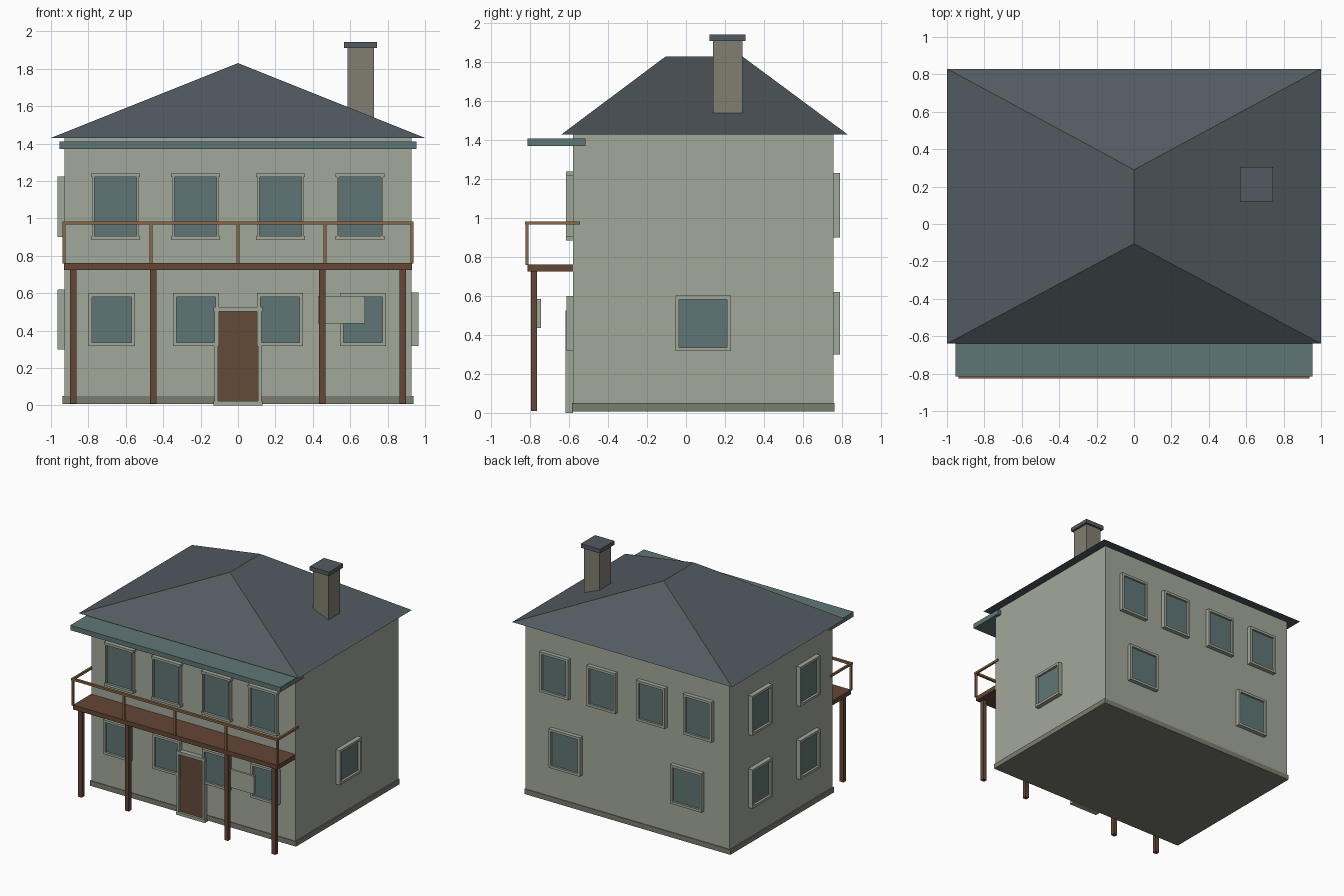
import bpy, bmesh, math
from mathutils import Matrix, Vector

if "Cube" in bpy.data.objects:
    bpy.data.objects.remove(bpy.data.objects["Cube"])


def material(name, rgb):
    m = bpy.data.materials.new(name)
    lin = [((c / 255 + 0.055) / 1.055) ** 2.4 for c in rgb]
    m.diffuse_color = (*lin, 1)
    m.use_nodes = True
    m.node_tree.nodes["Principled BSDF"].inputs["Base Color"].default_value = m.diffuse_color
    return m


PLASTER = material("grey_green_plaster", (162, 168, 154))
STONE = material("plinth_stone", (124, 125, 112))
BRICK = material("chimney_brick", (129, 127, 113))
SLATE = material("roof_slate", (82, 91, 97))
TEAL = material("teal_glass_and_awning", (95, 118, 117))
TIMBER = material("dark_timber", (100, 71, 54))
DOOR = material("door_brown", (100, 74, 56))
RAIL = material("rail_timber", (140, 104, 70))


def boxes(name, mat, spans, matrix=Matrix()):
    """One object from boxes given as (x0, x1, y0, y1, z0, z1)."""
    bm = bmesh.new()
    for x0, x1, y0, y1, z0, z1 in spans:
        centre = Vector((x0 + x1, y0 + y1, z0 + z1)) / 2
        size = Matrix.Diagonal((x1 - x0, y1 - y0, z1 - z0, 1))
        bmesh.ops.create_cube(bm, size=1, matrix=matrix @ Matrix.Translation(centre) @ size)
    return finish(name, mat, bm)


def finish(name, mat, bm):
    bmesh.ops.recalc_face_normals(bm, faces=bm.faces)
    me = bpy.data.meshes.new(name)
    bm.to_mesh(me)
    bm.free()
    me.materials.append(mat)
    ob = bpy.data.objects.new(name, me)
    bpy.context.collection.objects.link(ob)
    return ob


# Walls and plinth
X, YF, YB = 0.928, -0.58, 0.757
boxes("walls", PLASTER, [(-X, X, YF, YB, 0.012, 1.43)])
boxes("plinth", STONE, [(-0.937, 0.937, YF - 0.005, YB + 0.005, 0.008, 0.05)])

# Hipped roof with a front-to-back ridge
bm = bmesh.new()
eaves = [bm.verts.new(p) for p in ((-1, -0.64, 1.43), (1, -0.64, 1.43), (1, 0.83, 1.43), (-1, 0.83, 1.43))]
front, back = bm.verts.new((0, -0.105, 1.83)), bm.verts.new((0, 0.29, 1.83))
a, b, c, d = eaves
for f in ((a, b, front), (b, c, back, front), (c, d, back), (d, a, front, back), (d, c, b, a)):
    bm.faces.new(f)
finish("hipped_roof", SLATE, bm)

# Chimney
boxes("chimney", BRICK, [(0.585, 0.727, 0.138, 0.29, 1.54, 1.91)])
boxes("chimney_cap", SLATE, [(0.567, 0.743, 0.121, 0.306, 1.91, 1.943)])

# Awning over the balcony
boxes("awning", TEAL, [(-0.955, 0.955, -0.815, -0.515, 1.37, 1.41)])

# Balcony deck and posts
boxes("balcony_deck", TIMBER, [(-0.93, 0.93, -0.815, YF, 0.725, 0.762)])
boxes("balcony_posts", TIMBER,
      [(x - 0.017, x + 0.017, -0.797, -0.764, 0.01, 0.73) for x in (-0.88, -0.453, 0.45, 0.88)])

# Balcony railing
boxes("railing_posts", RAIL,
      [(x - 0.008, x + 0.008, -0.825, -0.809, 0.76, 0.97) for x in (-0.93, -0.465, 0, 0.465, 0.93)])
boxes("top_rail", RAIL, [(-0.938, 0.938, -0.827, -0.807, 0.967, 0.984)])
boxes("side_rails", RAIL,
      [(x - 0.008, x + 0.008, -0.808, -0.545, 0.967, 0.984) for x in (-0.93, 0.93)])

# Hanging sign board
boxes("sign_board", PLASTER, [(0.428, 0.68, -0.764, -0.745, 0.437, 0.586)])

# Outward frame of each wall: local x runs along it, local -y points out
WALLS = {
    "front": Matrix.Translation((0, YF, 0)),
    "right": Matrix.Translation((X, 0, 0)) @ Matrix.Rotation(math.pi / 2, 4, 'Z'),
    "back": Matrix.Translation((0, YB, 0)) @ Matrix.Rotation(math.pi, 4, 'Z'),
    "left": Matrix.Translation((-X, 0, 0)) @ Matrix.Rotation(-math.pi / 2, 4, 'Z'),
}


def opening(name, wall, u, w, z0, z1, bar=0.02, lip=0.0, depth=0.037, fill=TEAL, inset=0.018):
    """Frame of four bars round a recessed panel; lip widens top and bottom bars."""
    l, r = u - w / 2, u + w / 2
    m = WALLS[wall]
    boxes(name + "_frame", PLASTER, [
        (l + lip, l + bar, -depth, 0, z0 + bar, z1 - bar),
        (r - bar, r - lip, -depth, 0, z0 + bar, z1 - bar),
        (l, r, -depth, 0, z1 - bar, z1),
        (l, r, -depth, 0, z0, z0 + bar)], m)
    boxes(name + "_panel", fill, [(l + bar, r - bar, -inset, 0, z0 + bar, z1 - bar)], m)


# Front windows and door
for i, u in enumerate((-0.655, -0.227, 0.227, 0.652)):
    opening(f"front_upper_window_{i}", "front", u, 0.264, 0.885, 1.24, lip=0.008)
for i, u in enumerate((-0.675, -0.225, 0.225, 0.668)):
    opening(f"front_lower_window_{i}", "front", u, 0.247, 0.318, 0.6, bar=0.019, depth=0.034)
opening("door", "front", 0, 0.264, 0.0, 0.525, bar=0.024, lip=0.006, depth=0.04, fill=DOOR, inset=0.02)

# Right window
opening("right_window", "right", 0.088, 0.286, 0.317, 0.603)

# Back windows
for i, u in enumerate((-0.65, -0.222, 0.23, 0.655)):
    opening(f"back_upper_window_{i}", "back", u, 0.26, 0.9, 1.232, depth=0.034)
for i, u in enumerate((-0.555, 0.55)):
    opening(f"back_lower_window_{i}", "back", u, 0.285, 0.3, 0.62, depth=0.034)

# Left windows
for i, u in enumerate((-0.385, 0.24)):
    opening(f"left_upper_window_{i}", "left", u, 0.26, 0.9, 1.225)
    opening(f"left_lower_window_{i}", "left", u, 0.26, 0.3, 0.62)
